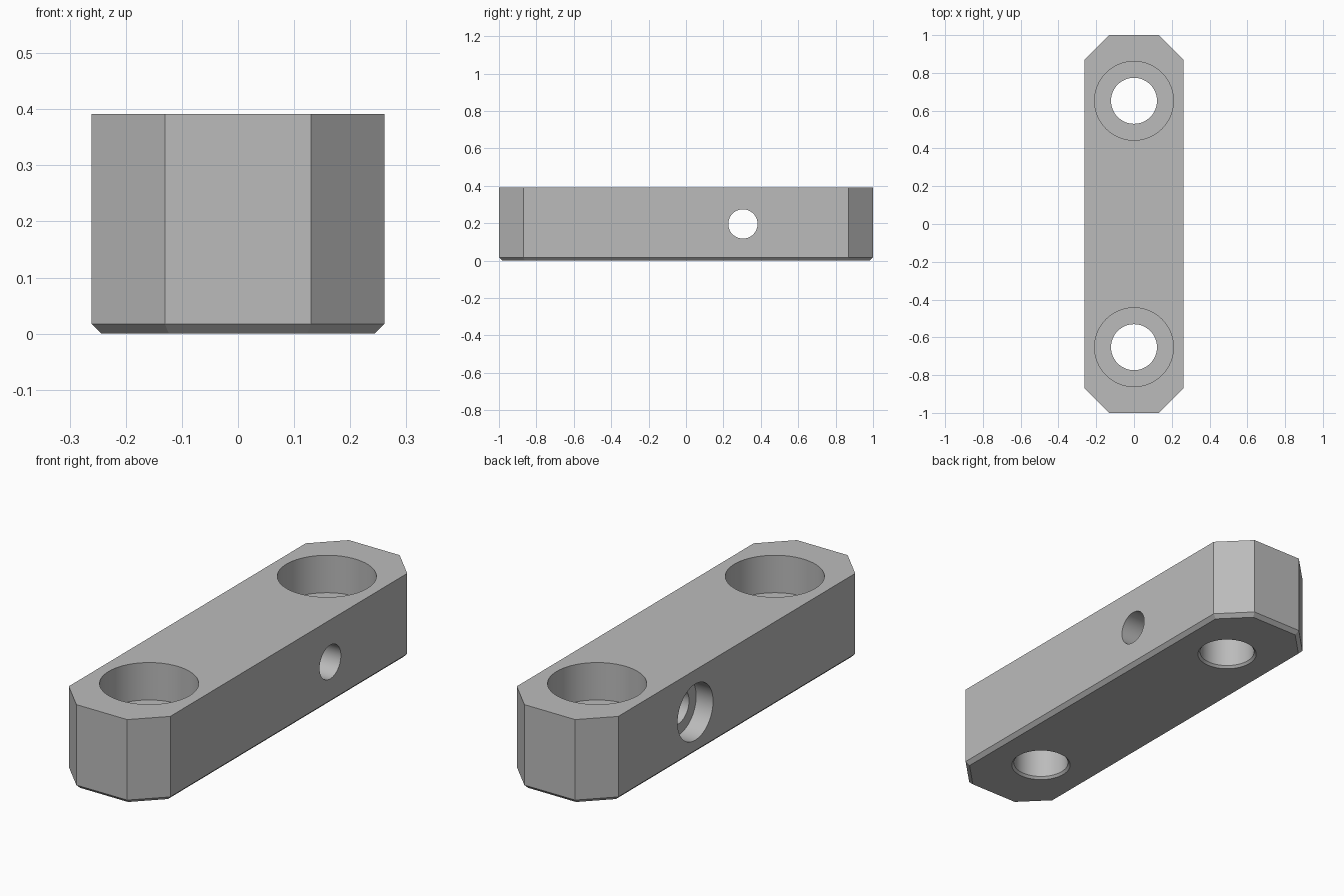
import bpy, bmesh, math
from mathutils import Matrix

cube = bpy.data.objects.get("Cube")
if cube:
    bpy.data.objects.remove(cube, do_unlink=True)

U = 2 / 46                      # module: the block is 46 long, 12 wide, 9 high
HALF_W, HALF_L, HEIGHT = 6 * U, 23 * U, 9 * U
CORNER, BEVEL = 3 * U, 0.4 * U
SEGMENTS = 64

grey = bpy.data.materials.new("plain grey")
grey.use_nodes = True
colour = (0.5, 0.5, 0.5, 1)
grey.diffuse_color = colour
grey.node_tree.nodes["Principled BSDF"].inputs["Base Color"].default_value = colour


def make_object(name, bm):
    bmesh.ops.recalc_face_normals(bm, faces=bm.faces)
    mesh = bpy.data.meshes.new(name)
    bm.to_mesh(mesh)
    bm.free()
    mesh.materials.append(grey)
    obj = bpy.data.objects.new(name, mesh)
    bpy.context.collection.objects.link(obj)
    return obj


def loft(name, rings, matrix=Matrix()):
    """Closed solid through rings that have equal point counts."""
    bm = bmesh.new()
    loops = [[bm.verts.new(matrix @ Matrix.Translation(p).translation) for p in ring]
             for ring in rings]
    for low, high in zip(loops, loops[1:]):
        for i in range(len(low)):
            j = (i + 1) % len(low)
            bm.faces.new((low[i], low[j], high[j], high[i]))
    bm.faces.new(loops[0][::-1])
    bm.faces.new(loops[-1])
    return make_object(name, bm)


def octagon(inset, z):
    w, l = HALF_W - inset, HALF_L - inset
    c = CORNER - (2 - math.sqrt(2)) * inset
    quarter = [(w, l - c), (w - c, l)]
    half = quarter + [(-x, y) for x, y in reversed(quarter)]
    return [(x, y, z) for x, y in half + [(-x, -y) for x, y in half]]


def circle(radius, z):
    steps = [math.tau * i / SEGMENTS for i in range(SEGMENTS)]
    return [(radius * math.cos(a), radius * math.sin(a), z) for a in steps]


# Block with cut corners and a bevelled lower edge
body = loft("mounting_block", [octagon(BEVEL, 0), octagon(0, BEVEL), octagon(0, HEIGHT)])

# Stepped vertical holes, slightly flared underneath
cutters = []
bolt_profile = [(3.3, -0.3), (2.8, 0.25), (2.8, 5), (4.8, 5), (4.8, 10)]
for side, y in (("front", -15), ("back", 15)):
    rings = [circle(r * U, z * U) for r, z in bolt_profile]
    cutters.append(loft(side + "_bolt_hole", rings, Matrix.Translation((0, y * U, 0))))

# Stepped cross hole, wide on the left-hand wall at -x
cross_profile = [(1.8, -7), (1.8, 4), (3, 4), (3, 7)]
rings = [circle(r * U, z * U) for r, z in cross_profile]
place = Matrix.Translation((0, 7 * U, HEIGHT / 2)) @ Matrix.Rotation(-math.pi / 2, 4, "Y")
cutters.append(loft("cross_hole", rings, place))

for cutter in cutters:
    cutter.hide_render = True
    mod = body.modifiers.new(cutter.name, "BOOLEAN")
    mod.operation, mod.solver, mod.object = "DIFFERENCE", "EXACT", cutter

# Apply the cuts and remove the cutters
bpy.context.view_layer.update()
result = bpy.data.meshes.new_from_object(
    body.evaluated_get(bpy.context.evaluated_depsgraph_get()))
body.modifiers.clear()
body.data = result
for cutter in cutters:
    bpy.data.objects.remove(cutter, do_unlink=True)

# Smooth bores, crisp edges
bpy.ops.object.select_all(action="DESELECT")
body.select_set(True)
bpy.context.view_layer.objects.active = body
bpy.ops.object.shade_smooth_by_angle(angle=math.radians(20))
